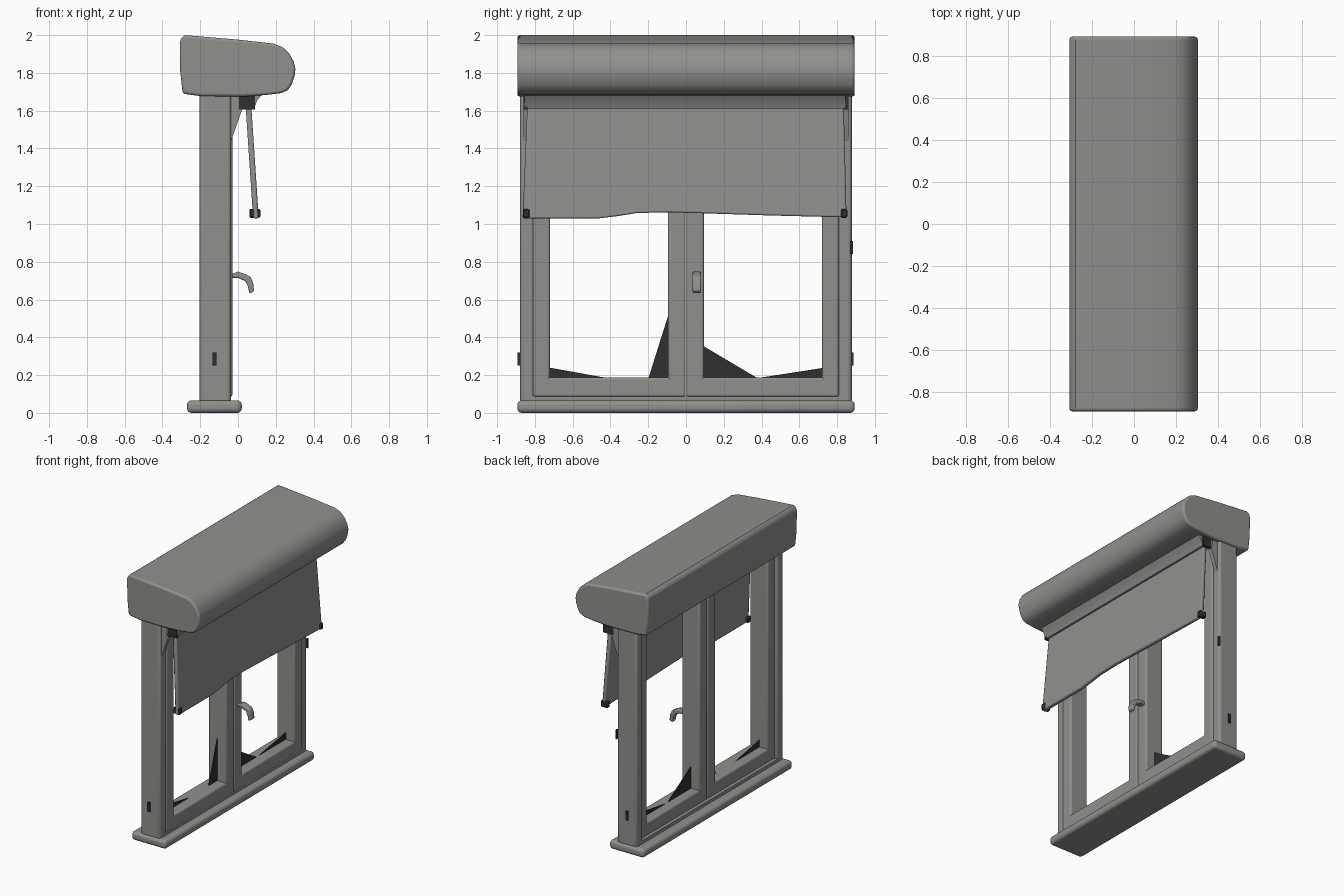
import bpy, bmesh, math
from mathutils import Vector

if "Cube" in bpy.data.objects:
    bpy.data.objects.remove(bpy.data.objects["Cube"])


def material(name, rgb):
    m = bpy.data.materials.new(name)
    m.diffuse_color = (*rgb, 1)
    m.use_nodes = True
    m.node_tree.nodes["Principled BSDF"].inputs["Base Color"].default_value = m.diffuse_color
    return m


GREY = material("warm grey", (0.29, 0.28, 0.26))
DARK = material("dark grey", (0.03, 0.03, 0.03))


def finish(name, bm, mat, bevel=0.0, segments=3, angle=35):
    bmesh.ops.recalc_face_normals(bm, faces=bm.faces)
    me = bpy.data.meshes.new(name)
    bm.to_mesh(me)
    bm.free()
    ob = bpy.data.objects.new(name, me)
    bpy.context.collection.objects.link(ob)
    me.materials.append(mat)
    if bevel:
        b = ob.modifiers.new("bevel", 'BEVEL')
        b.width, b.segments = bevel, segments
        b.limit_method, b.angle_limit = 'ANGLE', math.radians(40)
    bpy.ops.object.select_all(action='DESELECT')
    ob.select_set(True)
    bpy.context.view_layer.objects.active = ob
    bpy.ops.object.shade_smooth_by_angle(angle=math.radians(angle))
    return ob


def prism(name, points, axis, a, b, mat, bevel=0.0, segments=3, shear=None):
    """Extrude a profile: axis 'y' takes (x, z) points, axis 'x' takes (y, z)."""
    bm = bmesh.new()
    put = (lambda p, t: (p[0], t, p[1])) if axis == 'y' else (lambda p, t: (t, p[0], p[1]))
    f = bm.faces.new([bm.verts.new(put(p, a)) for p in points])
    r = bmesh.ops.extrude_face_region(bm, geom=[f])
    new = [v for v in r['geom'] if isinstance(v, bmesh.types.BMVert)]
    bmesh.ops.translate(bm, verts=new, vec=Vector((0, b - a, 0) if axis == 'y' else (b - a, 0, 0)))
    if shear:
        for v in bm.verts:
            v.co.x += shear(v.co.z)
    return finish(name, bm, mat, bevel, segments)


def box(name, x, y, z, mat, bevel=0.0, segments=3):
    pts = [(x[0], z[0]), (x[1], z[0]), (x[1], z[1]), (x[0], z[1])]
    return prism(name, pts, 'y', y[0], y[1], mat, bevel, segments)


# Shutter housing with a rounded nose
housing = [(-0.293, 1.69), (-0.306, 1.81), (-0.308, 1.96), (-0.302, 1.985), (-0.28, 2.0),
           (0.0, 1.976), (0.19, 1.955), (0.235, 1.937), (0.27, 1.905), (0.295, 1.86),
           (0.304, 1.82), (0.30, 1.785), (0.285, 1.74), (0.265, 1.71), (0.23, 1.693),
           (0.15, 1.683), (0.03, 1.675), (-0.2, 1.677)]
prism("shutter_housing", housing, 'y', -0.893, 0.893, GREY, 0.014, 3)

# Throat under the housing where the shutter comes out
throat = [(0.0, 1.68), (0.13, 1.69), (0.10, 1.65), (0.085, 1.61), (0.035, 1.605)]
prism("shutter_throat", throat, 'y', -0.855, 0.845, GREY)
for s in (-1, 1):
    y = 0.85 * s
    box("throat_bracket", (0.005, 0.09), (y - 0.01, y + 0.01), (1.605, 1.68), DARK)

# Hanging shutter with a slightly wavy lower edge, leaning outward
sheet = [(-0.84, 1.63), (-0.865, 1.03), (-0.46, 1.03), (-0.36, 1.042), (-0.26, 1.058), (-0.1, 1.062),
         (0.05, 1.058), (0.45, 1.045), (0.85, 1.035), (0.835, 1.63)]
prism("shutter_sheet", sheet, 'x', 0.04, 0.07, GREY, 0.008, 2,
      shear=lambda z: 0.04 * (1.63 - z) / 0.6)
for y in (-0.845, 0.838):
    box("shutter_end_cap", (0.06, 0.118), (y - 0.018, y + 0.016), (1.033, 1.08), DARK, 0.006, 1)

# Window sill
box("sill", (-0.27, 0.02), (-0.893, 0.893), (0.0, 0.066), GREY, 0.024, 4)

# Outer frame
for s in (-1, 1):
    lo, hi = sorted((0.80 * s, 0.878 * s))
    box("side_post", (-0.203, -0.036), (lo, hi), (0.05, 1.70), GREY, 0.02, 4)
box("frame_bottom", (-0.203, -0.036), (-0.83, 0.83), (0.05, 0.09), GREY)
box("frame_top", (-0.203, -0.036), (-0.83, 0.83), (1.65, 1.70), GREY)

# Flared bracket behind the shutter at each post top
for s in (-1, 1):
    lo, hi = sorted((0.83 * s, 0.86 * s))
    prism("post_flare", [(-0.06, 1.68), (0.025, 1.68), (0.02, 1.60), (-0.036, 1.44), (-0.06, 1.44)],
          'y', lo, hi, GREY)

# Two sashes, each made of two stiles and two rails
XS = (-0.18, -0.03)
for s in (-1, 1):
    for name, a, b in (("sash_outer_stile", 0.72, 0.81), ("sash_inner_stile", 0.002, 0.095)):
        lo, hi = sorted((a * s, b * s))
        box(name, XS, (lo, hi), (0.085, 1.66), GREY, 0.012, 3)
    lo, hi = sorted((0.05 * s, 0.77 * s))
    box("sash_bottom_rail", XS, (lo, hi), (0.085, 0.188), GREY, 0.012, 3)
    box("sash_top_rail", XS, (lo, hi), (1.60, 1.66), GREY, 0.012, 3)

# Dark pane remnants in the lower corners
for tri in ([(-0.725, 0.18), (-0.42, 0.185), (-0.725, 0.24)],
            [(-0.2, 0.18), (-0.09, 0.18), (-0.09, 0.53)],
            [(0.09, 0.18), (0.38, 0.183), (0.09, 0.355)],
            [(0.37, 0.183), (0.725, 0.18), (0.725, 0.238)]):
    prism("pane_corner", tri, 'x', -0.11, -0.105, DARK)

# Window handle: a bent, slightly widening lever
lever = [(-0.035, 0.715), (-0.035, 0.735), (0.0, 0.748), (0.03, 0.738), (0.065, 0.722),
         (0.08, 0.69), (0.085, 0.645), (0.06, 0.632), (0.052, 0.67), (0.038, 0.70),
         (0.025, 0.703), (0.0, 0.715)]
prism("handle", lever, 'y', 0.035, 0.08, GREY, 0.007, 2)

# Small dark fittings on the outer sides of the posts
for y in (-0.883, 0.88):
    box("side_fitting", (-0.135, -0.115), (y - 0.008, y + 0.006), (0.25, 0.32), DARK)
box("side_catch", (-0.04, -0.028), (0.868, 0.884), (0.84, 0.91), DARK)
